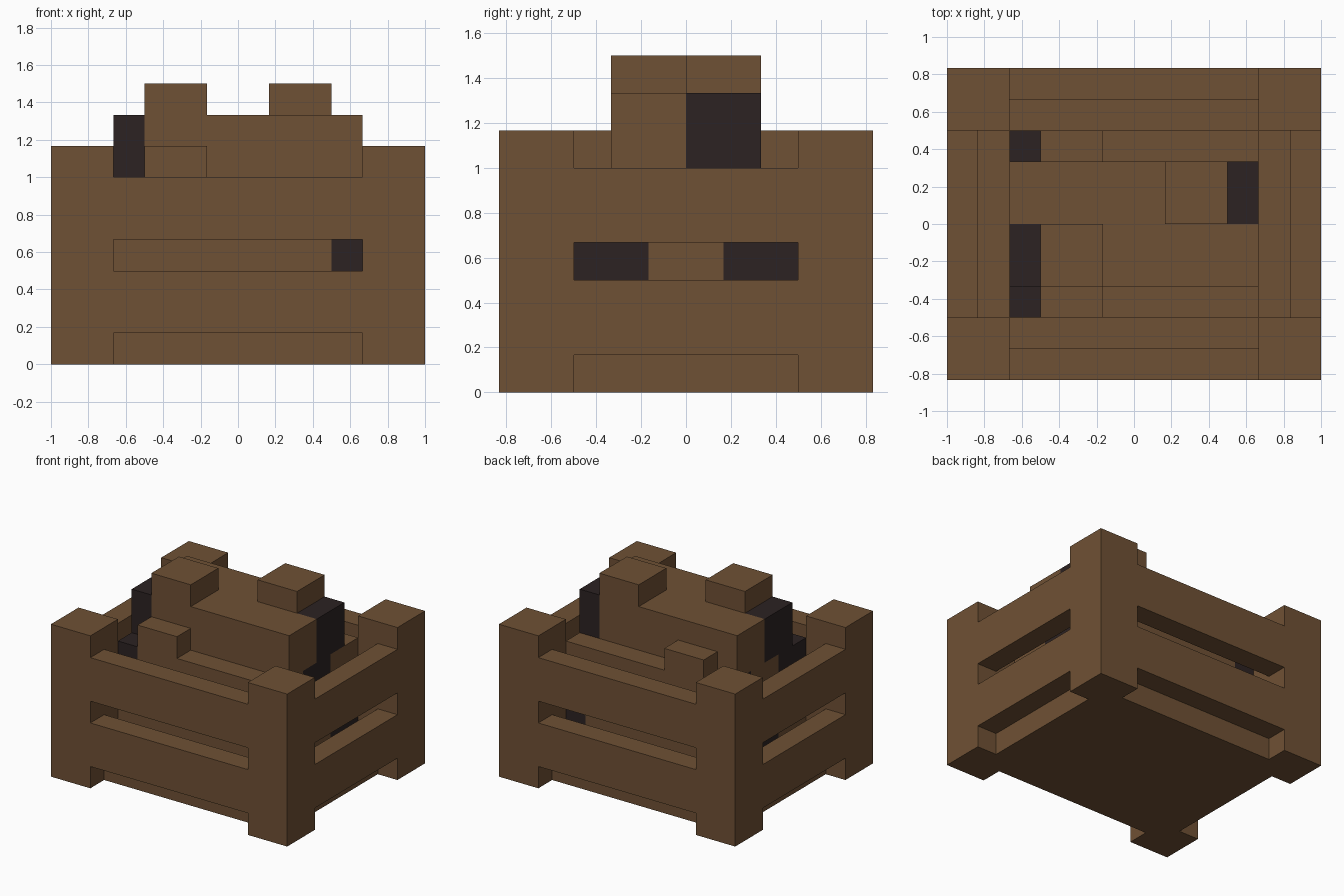
import bpy
import bmesh

cube = bpy.data.objects.get("Cube")
if cube:
    bpy.data.objects.remove(cube, do_unlink=True)

U = 1 / 6  # one grid step


def make_material(name, rgb):
    mat = bpy.data.materials.new(name)
    mat.use_nodes = True
    color = (*rgb, 1)
    mat.diffuse_color = color
    bsdf = next(n for n in mat.node_tree.nodes if n.type == 'BSDF_PRINCIPLED')
    bsdf.inputs["Base Color"].default_value = color
    return mat


brown = make_material("brown", (0.159, 0.082, 0.035))
dark = make_material("dark_brown", (0.025, 0.016, 0.016))


def box(name, xs, ys, zs, mat=brown):
    """Box spanning the given ranges, in grid steps."""
    bm = bmesh.new()
    bmesh.ops.create_cube(bm, size=1)
    for v in bm.verts:
        for axis, (a, b) in enumerate((xs, ys, zs)):
            v.co[axis] = U * (a if v.co[axis] < 0 else b)
    mesh = bpy.data.meshes.new(name)
    bm.to_mesh(mesh)
    bm.free()
    mesh.materials.append(mat)
    obj = bpy.data.objects.new(name, mesh)
    bpy.context.collection.objects.link(obj)
    return obj


def side_range(side, inner, outer):
    """Range between two distances on the positive or negative side."""
    return tuple(sorted((side * inner, side * outer)))


# Crate: corner posts, two rails per side and a raised floor
for y_side, depth in ((-1, "front"), (1, "back")):
    for x_side, hand in ((-1, "right"), (1, "left")):
        box(f"{depth}_{hand}_post", side_range(x_side, 4, 6),
            side_range(y_side, 3, 5), (0, 7))

for level, zs in (("lower", (1, 3)), ("upper", (4, 6))):
    for side, depth, hand in ((-1, "front", "right"), (1, "back", "left")):
        box(f"{depth}_{level}_rail", (-4, 4), side_range(side, 4, 5), zs)
        box(f"{hand}_{level}_rail", side_range(side, 5, 6), (-3, 3), zs)

box("crate_floor", (-5, 5), (-4, 4), (0, 2))


# Contents: bars with a dark end cap and a raised block beside it
def bar(name, y, z, end, raised=True):
    box(f"{name}_body", side_range(end, -4, 3), (y, y + 2), (z, z + 2))
    box(f"{name}_cap", side_range(end, 3, 4), (y, y + 2), (z, z + 2), dark)
    if raised:
        box(f"{name}_block", side_range(end, 1, 3), (y, y + 2), (z + 2, z + 3))


# Two layers of three bars, each turned opposite to its neighbours
for layer, z, end in (("bottom", 2, 1), ("middle", 4, -1)):
    for i, y in enumerate((-3, -1, 1)):
        bar(f"{layer}_bar_{i + 1}", y, z, end * (-1) ** i, layer == "middle")

# Top pair
bar("top_front_bar", -2, 6, -1)
bar("top_back_bar", 0, 6, 1)
